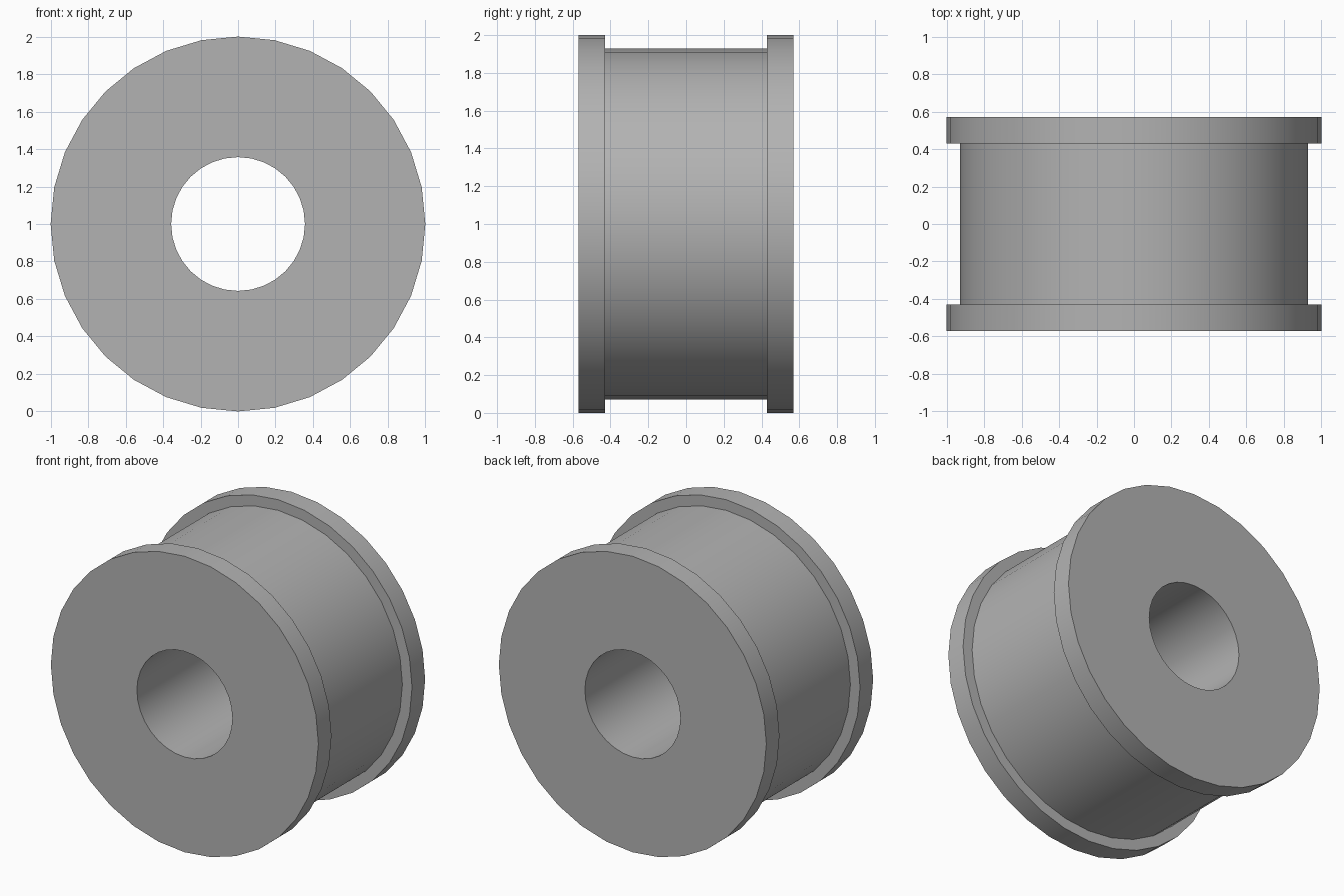
import bpy
import bmesh
from math import cos, sin, tau, radians

if "Cube" in bpy.data.objects:
    bpy.data.objects.remove(bpy.data.objects["Cube"])

SIDES = 32

grey = bpy.data.materials.new("plain_grey")
grey.use_nodes = True
colour = (0.45, 0.45, 0.45, 1)
grey.diffuse_color = colour
grey.node_tree.nodes["Principled BSDF"].inputs["Base Color"].default_value = colour

# Closed half section as (radius, distance from the seam)
PROFILE = [(0.357, 0), (0.357, 0.57), (1, 0.57), (1, 0.43), (0.928, 0.43), (0.928, 0)]


def spool_half(name, side):
    """Revolve the section around the y axis on one side of the seam."""
    bm = bmesh.new()
    rings = []
    for i in range(SIDES):
        a = tau * i / SIDES
        rings.append([bm.verts.new((r * cos(a), side * d, 1 + r * sin(a)))
                      for r, d in PROFILE])
    n = len(PROFILE)
    for i in range(SIDES):
        a, b = rings[i], rings[(i + 1) % SIDES]
        for j in range(n):
            k = (j + 1) % n
            bm.faces.new((a[j], a[k], b[k], b[j]))
    bmesh.ops.recalc_face_normals(bm, faces=bm.faces)
    mesh = bpy.data.meshes.new(name)
    bm.to_mesh(mesh)
    bm.free()
    mesh.materials.append(grey)
    obj = bpy.data.objects.new(name, mesh)
    bpy.context.collection.objects.link(obj)
    bpy.ops.object.select_all(action="DESELECT")
    obj.select_set(True)
    bpy.context.view_layer.objects.active = obj
    bpy.ops.object.shade_smooth_by_angle(angle=radians(30))


spool_half("front_half", -1)
spool_half("back_half", 1)
